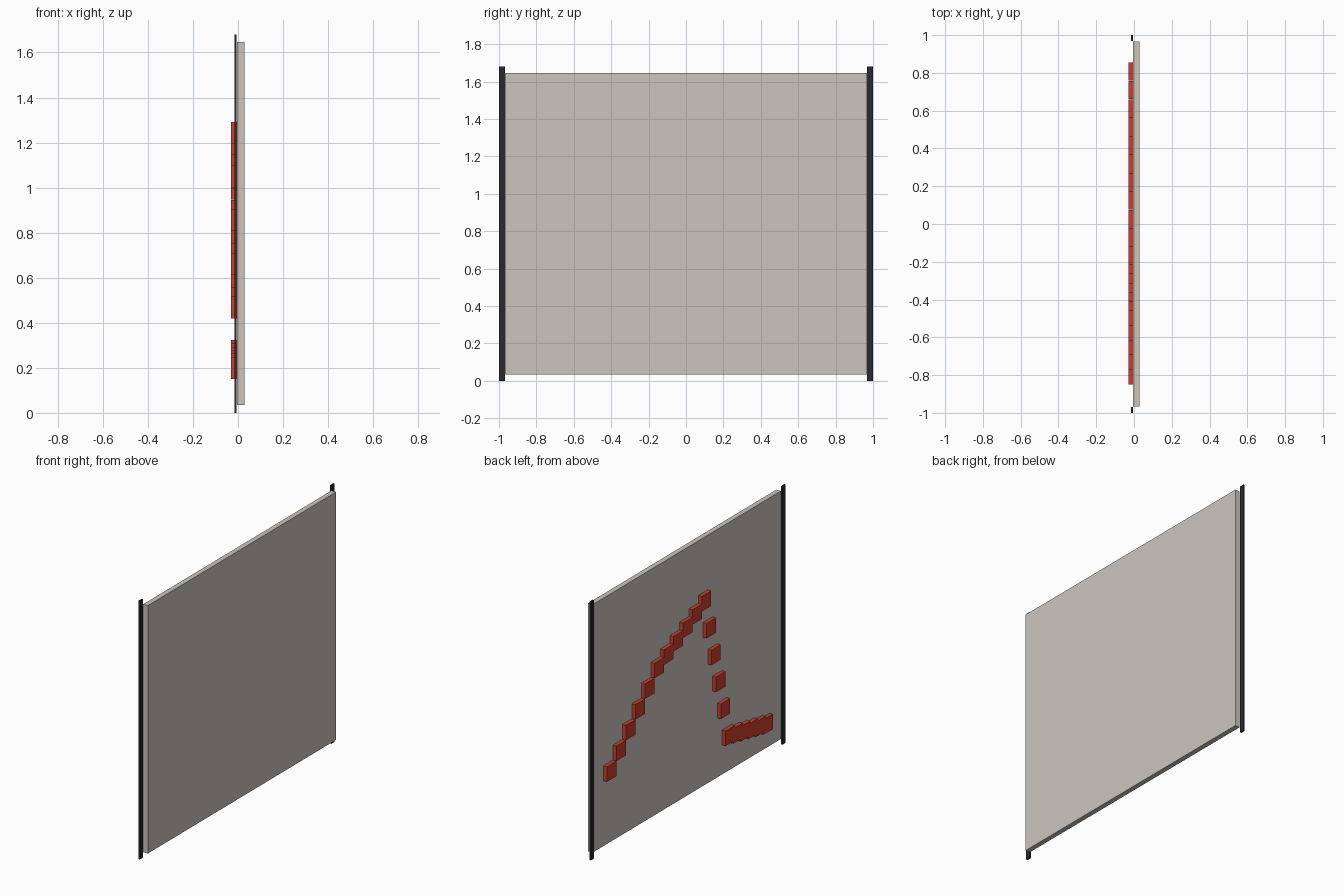
import bpy
import bmesh
from mathutils import Matrix, Vector

if "Cube" in bpy.data.objects:
    bpy.data.objects.remove(bpy.data.objects["Cube"], do_unlink=True)


def make_material(name, color):
    mat = bpy.data.materials.new(name)
    mat.use_nodes = True
    mat.diffuse_color = (*color, 1)
    mat.node_tree.nodes["Principled BSDF"].inputs["Base Color"].default_value = (*color, 1)
    return mat


def make_boxes(name, mat, boxes):
    """One object from a list of (low corner, high corner) boxes."""
    bm = bmesh.new()
    for low, high in boxes:
        low, high = Vector(low), Vector(high)
        place = Matrix.Translation((low + high) / 2) @ Matrix.Diagonal((*(high - low), 1))
        bmesh.ops.create_cube(bm, size=1, matrix=place)
    mesh = bpy.data.meshes.new(name)
    bm.to_mesh(mesh)
    bm.free()
    mesh.materials.append(mat)
    obj = bpy.data.objects.new(name, mesh)
    bpy.context.collection.objects.link(obj)
    return obj


board_color = make_material("warm light grey", (0.60, 0.565, 0.515))
post_color = make_material("near black", (0.022, 0.022, 0.028))
mark_color = make_material("red", (0.60, 0.05, 0.028))

# Main board
make_boxes("board", board_color, [((-0.005, -0.967, 0.035), (0.028, 0.967, 1.647))])

# Thin upright strips at both ends
for name, side in (("front_post", -1), ("back_post", 1)):
    y = sorted((side * 0.968, side))
    make_boxes(name, post_color, [((-0.016, y[0], 0), (-0.006, y[1], 1.68))])

# Chart line of square blocks: corner points (y, z), five steps per segment
corners = [(0.807, 0.508), (0.319, 0.995), (-0.168, 1.243), (-0.412, 0.275), (-0.802, 0.199)]
STEPS = 5
HALF = 0.0485
points = [Vector(corners[0])]
for start, end in zip(corners, corners[1:]):
    points += [Vector(start).lerp(Vector(end), i / STEPS) for i in range(1, STEPS + 1)]
make_boxes("chart_blocks", mark_color,
           [((-0.03, y - HALF, z - HALF), (-0.005, y + HALF, z + HALF)) for y, z in points])
